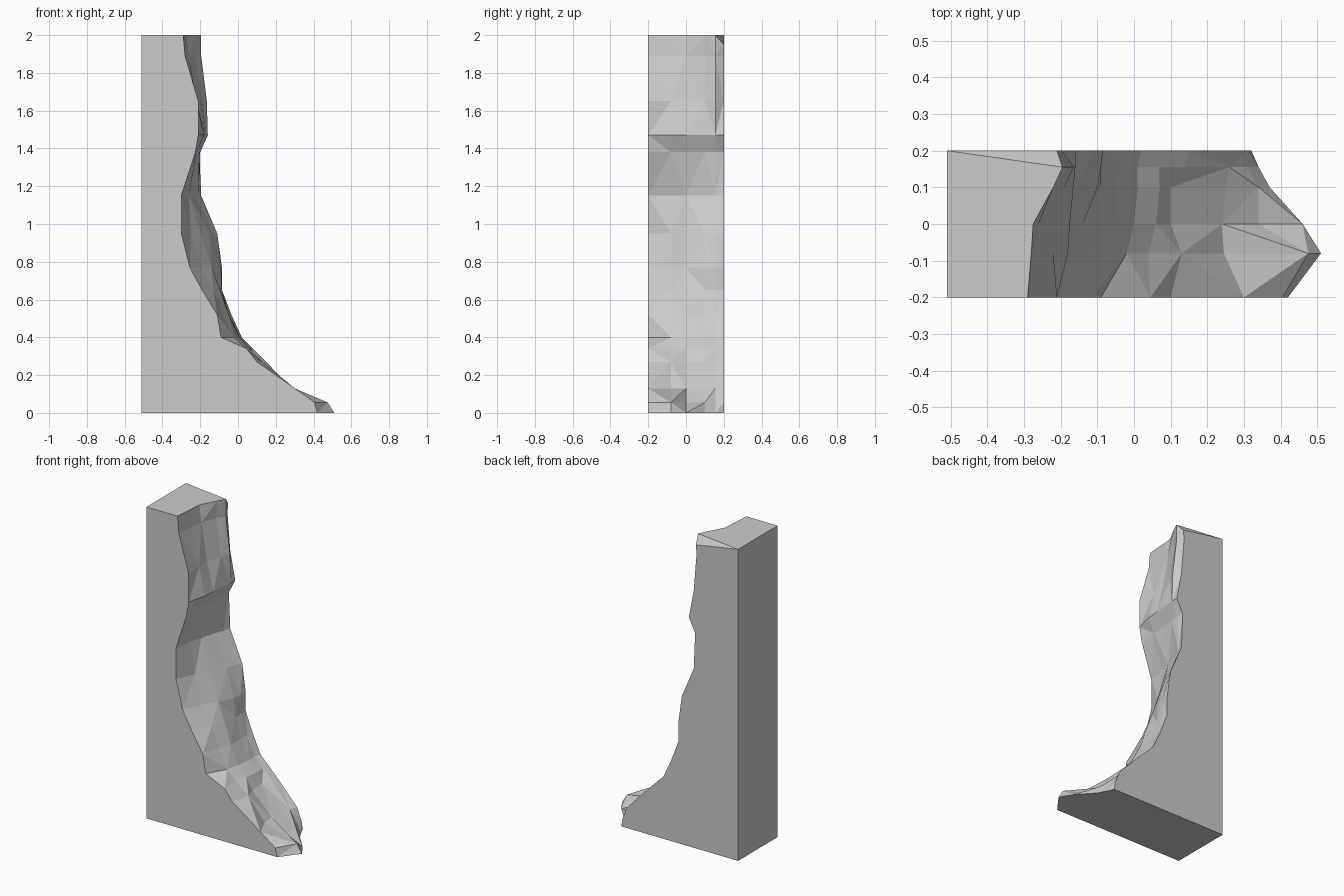
import bpy, bmesh

if "Cube" in bpy.data.objects:
    bpy.data.objects.remove(bpy.data.objects["Cube"])

BACK_X = -0.51
COLUMNS = [-0.2, -0.08, 0.0, 0.1, 0.155, 0.2]   # y of each vertical contour

# Rock face rows: height, then depth (x) along each contour
ROWS = [
    (2.00, -.29, -.28, -.275, -.22, -.195, -.21),
    (1.89, -.28, -.27, -.26, -.225, -.195, -.215),
    (1.65, -.21, -.22, -.22, -.19, -.165, -.195),
    (1.47, -.21, -.18, -.175, -.165, -.16, -.16),
    (1.38, -.225, -.22, -.215, -.205, -.20, -.205),
    (1.15, -.30, -.28, -.26, -.23, -.21, -.195),
    (0.95, -.30, -.25, -.20, -.15, -.13, -.11),
    (0.77, -.255, -.19, -.14, -.10, -.09, -.085),
    (0.65, -.19, -.13, -.095, -.09, -.085, -.085),
    (0.52, -.11, -.08, -.05, -.05, -.045, -.035),
    (0.40, -.09, -.02, 0.0, .01, .01, .02),
    (0.34, .045, .04, .06, .07, .07, .08),
    (0.27, .10, .13, .10, .10, .14, .15),
    (0.13, .30, .245, .24, .25, .26, .28),
    (0.055, .405, .475, .34, .34, .31, .31),
    (0.00, .42, .51, .46, .37, .34, .32),
]

bm = bmesh.new()

# Craggy front surface as a grid of points, with a chipped rear top corner
grid = [[bm.verts.new((x, y, row[0])) for x, y in zip(row[1:], COLUMNS)]
        for row in ROWS]
grid[0][-1].co.z = 1.95

# Low-poly facets with alternating diagonals
for r in range(len(ROWS) - 1):
    for c in range(len(COLUMNS) - 1):
        a, b = grid[r][c], grid[r][c + 1]
        d, e = grid[r + 1][c], grid[r + 1][c + 1]
        tris = ((a, d, e), (a, e, b)) if (r + c) % 2 else ((a, d, b), (b, d, e))
        for t in tris:
            bm.faces.new(t)

# Flat back wall corners
top_f, top_b, low_f, low_b = [bm.verts.new((BACK_X, y, z))
                              for z in (2, 0) for y in (-0.2, 0.2)]
bm.faces.new((top_f, top_b, low_b, low_f))

# Cut sides, top, chipped corner and base
bm.faces.new([top_f, low_f] + [row[0] for row in reversed(grid)])
bm.faces.new([top_b, low_b] + [row[-1] for row in reversed(grid)])
bm.faces.new([top_b, top_f] + grid[0][:-1])
bm.faces.new((top_b, grid[0][-2], grid[0][-1]))
bm.faces.new([low_b, low_f] + grid[-1])

bmesh.ops.recalc_face_normals(bm, faces=bm.faces)
mesh = bpy.data.meshes.new("cliff_wall")
bm.to_mesh(mesh)
bm.free()
cliff = bpy.data.objects.new("cliff_wall", mesh)
bpy.context.collection.objects.link(cliff)
